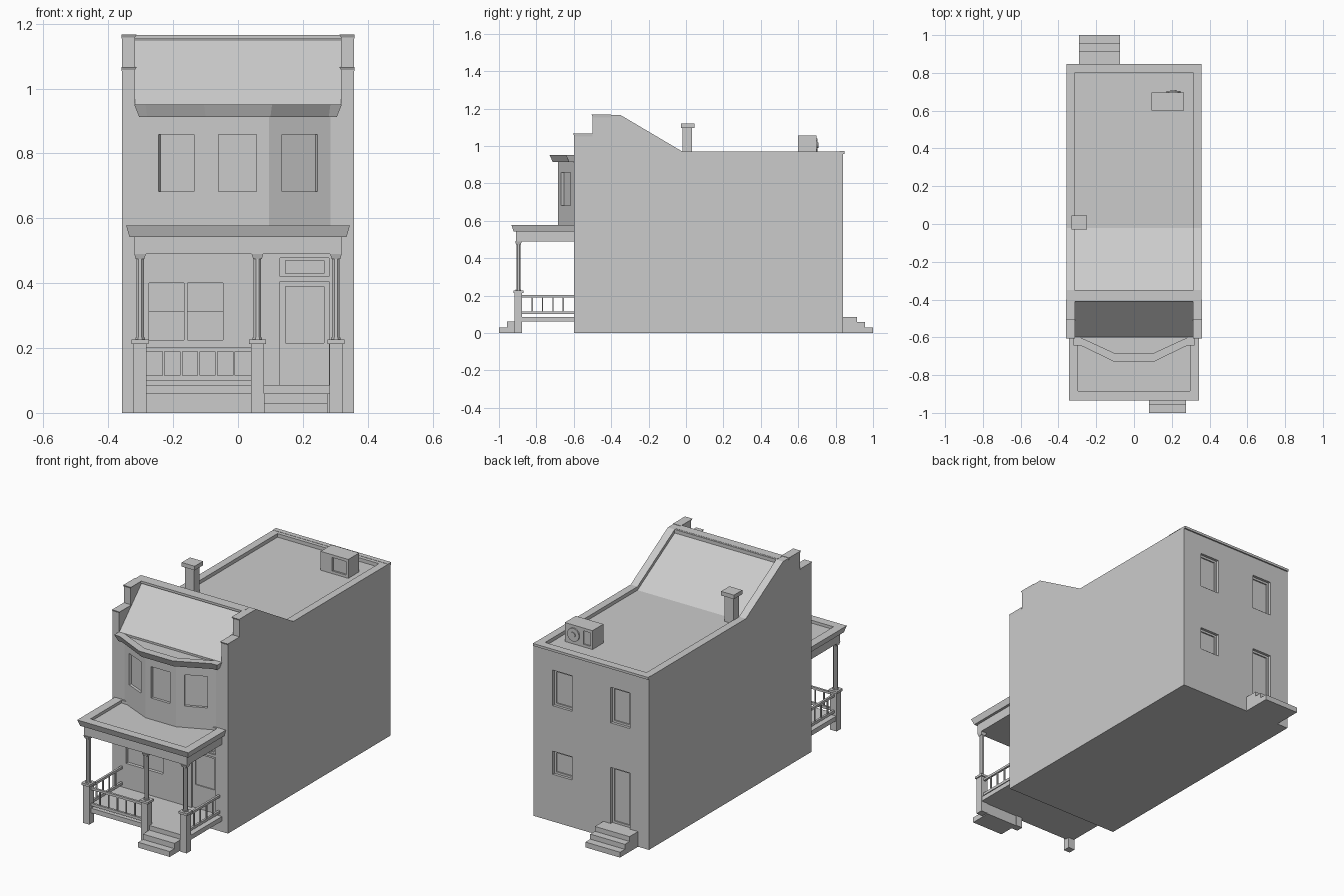
import bpy, bmesh, math

if "Cube" in bpy.data.objects:
    bpy.data.objects.remove(bpy.data.objects["Cube"])


def loft(name, a, za, b, zb, axis='z'):
    """Solid between two outlines; axis 'z' takes (x, y) points, axis 'x' takes (y, z)."""
    put = (lambda p, h: (p[0], p[1], h)) if axis == 'z' else (lambda p, h: (h, p[0], p[1]))
    bm = bmesh.new()
    lo = [bm.verts.new(put(p, za)) for p in a]
    hi = [bm.verts.new(put(p, zb)) for p in b]
    bm.faces.new(lo)
    bm.faces.new(hi)
    n = len(a)
    for i in range(n):
        j = (i + 1) % n
        bm.faces.new((lo[i], lo[j], hi[j], hi[i]))
    bmesh.ops.recalc_face_normals(bm, faces=bm.faces)
    me = bpy.data.meshes.new(name)
    bm.to_mesh(me)
    bm.free()
    ob = bpy.data.objects.new(name, me)
    bpy.context.collection.objects.link(ob)
    return ob


def rect(x0, x1, y0, y1):
    return [(x0, y0), (x1, y0), (x1, y1), (x0, y1)]


def box(name, x0, x1, y0, y1, z0, z1):
    r = rect(x0, x1, y0, y1)
    return loft(name, r, z0, r, z1)


def prism(name, pts, lo, hi, axis='z'):
    return loft(name, pts, lo, pts, hi, axis)


def circle(cx, cy, r, n):
    return [(cx + r * math.cos(math.tau * (i + .5) / n),
             cy + r * math.sin(math.tau * (i + .5) / n)) for i in range(n)]


def cut(ob, cutters):
    for c in cutters:
        m = ob.modifiers.new('cut', 'BOOLEAN')
        m.operation, m.solver, m.object = 'DIFFERENCE', 'EXACT', c
        bpy.context.view_layer.objects.active = ob
        bpy.ops.object.modifier_apply(modifier=m.name)
        bpy.data.objects.remove(c, do_unlink=True)


def mirror_x(half):
    return half + [(-x, y) for x, y in reversed(half)]


# House body with stepped side parapets
house = prism('house_body', [(-.6, 0), (-.6, 1.065), (-.5, 1.065), (-.5, 1.165), (-.35, 1.165),
                             (-.02, .97), (.84, .97), (.84, 0)], -.358, .358, 'x')
F, B = -.6, .84
cuts = [
    prism('c', [(-.7, .85), (-.4, 1.15), (-.4, 1.3), (-.7, 1.3)], -.318, .318, 'x'),
    prism('c', [(-.35, 1.145), (-.02, .95), (.80, .95), (.80, 1.3), (-.35, 1.3)], -.315, .315, 'x'),
]
# Ground floor sash windows: lower pane deeper than the upper one
for x in (-.275, -.155):
    cuts.append(box('c', x, x + .108, F - .05, F + .018, .225, .312))
    cuts.append(box('c', x, x + .108, F - .05, F + .012, .311, .40))
# Front door and transom, each with a deeper panel
cuts += [box('c', .13, .28, F - .05, F + .012, .085, .405),
         box('c', .147, .265, F - .05, F + .018, .215, .39),
         box('c', .13, .28, F - .05, F + .008, .42, .478),
         box('c', .147, .265, F - .05, F + .015, .43, .47)]
# Back windows and door
for x0, z0, z1 in ((.12, .65, .85), (-.24, .65, .85), (.12, .265, .395), (-.24, .085, .40)):
    cuts.append(box('c', x0, x0 + .12, B - .015, B + .05, z0, z1))
    cuts.append(box('c', x0 + .012, x0 + .108, B - .022, B + .05, z0 + .012, z1 - .012))
cut(house, cuts)

# Overhanging caps on the parapet steps and along the back and the ridge
for s in (-1, 1):
    for y0, y1, z in ((-.605, -.5, 1.067), (-.505, -.4, 1.167)):
        a = [(s * .358, y0 + .008), (s * .322, y0 + .008), (s * .322, y1), (s * .358, y1)]
        b = [(s * .36, y0), (s * .312, y0), (s * .312, y1), (s * .36, y1)]
        loft('parapet_cap', a, z - .016, b, z)
box('ridge_cap', -.318, .318, -.41, -.36, 1.153, 1.166)
box('back_cap', -.358, .358, .82, .848, .958, .9715)

# Bay window on the upper floor
bay = prism('bay', mirror_x([(-.285, -.59), (-.285, -.6), (-.095, -.685)]), .55, .915)
bay_cuts = [box('c', -.06, .057, -.75, -.67, .682, .858)]
for s in (-1, 1):
    c = box('c', -.06, .06, -.05, .015, .682, .858)
    c.location = (s * .19, -.6425, 0)
    c.rotation_euler.z = s * math.atan2(.085, .19)
    bay_cuts.append(c)
bpy.context.view_layer.update()
cut(bay, bay_cuts)
cornice = loft('bay_cornice',
               mirror_x([(-.305, -.595), (-.305, -.625), (-.28, -.625), (-.1, -.712)]), .913,
               mirror_x([(-.32, -.595), (-.32, -.642), (-.285, -.642), (-.105, -.729)]), .951)
cut(cornice, [prism('c', mirror_x([(-.285, -.6), (-.1, -.685)]), .94, 1)])

# Porch roof: frieze and flared cornice around a sunken top
box('porch_frieze', -.32, .32, -.91, -.6, .49, .546)
roof = loft('porch_cornice', rect(-.335, .335, -.922, -.6), .543, rect(-.345, .345, -.934, -.6), .578)
cut(roof, [box('c', -.297, .297, -.885, -.61, .562, .7)])

# Porch deck
box('porch_deck', -.32, .32, -.9, -.6, .06, .086)

# Pedestals and columns
PY = -.896
for x in (-.302, .06, .302):
    box('pedestal', x - .02, x + .02, PY - .02, PY + .02, 0, .215)
    box('pedestal_cap', x - .026, x + .026, PY - .026, PY + .026, .213, .226)
    prism('column', circle(x, PY, .0125, 8), .224, .48)
    prism('column_base', circle(x, PY, .016, 8), .224, .232)
    loft('column_capital', rect(x - .013, x + .013, PY - .013, PY + .013), .474,
         rect(x - .018, x + .018, PY - .018, PY + .018), .49)


# Railings
def railing(x0, y0, x1, y1, n):
    t = .006
    for z0, z1 in ((.1, .115), (.19, .203)):
        dx, dy = (0, t) if y0 == y1 else (t, 0)
        box('rail', x0 - dx, x1 + dx, y0 - dy, y1 + dy, z0, z1)
    for i in range(1, n):
        x, y = x0 + (x1 - x0) * i / n, y0 + (y1 - y0) * i / n
        box('baluster', x - .0035, x + .0035, y - .0035, y + .0035, .113, .192)


railing(-.284, PY, .042, PY, 6)
for x in (-.302, .302):
    railing(x, -.878, x, -.6, 5)

# Front and back steps, extruded from their side profiles
prism('front_steps', [(-1, 0), (-1, .03), (-.958, .03), (-.958, .06), (-.88, .06), (-.88, 0)],
      .08, .276, 'x')
prism('back_steps', [(.83, 0), (1, 0), (1, .03), (.957, .03), (.957, .058), (.915, .058),
                     (.915, .085), (.83, .085)], -.29, -.075, 'x')

# Chimney
box('chimney', -.318, -.262, -.018, .033, .94, 1.1)
box('chimney_cap', -.33, -.25, -.028, .046, 1.097, 1.12)

# Rooftop air unit with a side vent and a round fan
unit = box('air_unit', .093, .265, .6, .697, .945, 1.056)
cut(unit, [box('c', .165, .252, .55, .61, .965, 1.04),
           box('c', .105, .15, .69, .75, .965, 1.04)])
for name, r, y0, y1 in (('fan_ring', .037, .69, .704), ('fan_hub', .015, .7, .709)):
    fan = prism(name, circle(0, 0, r, 16), -y1, -y0)
    fan.rotation_euler.x = math.pi / 2
    fan.location = (.209, 0, 1.004)
